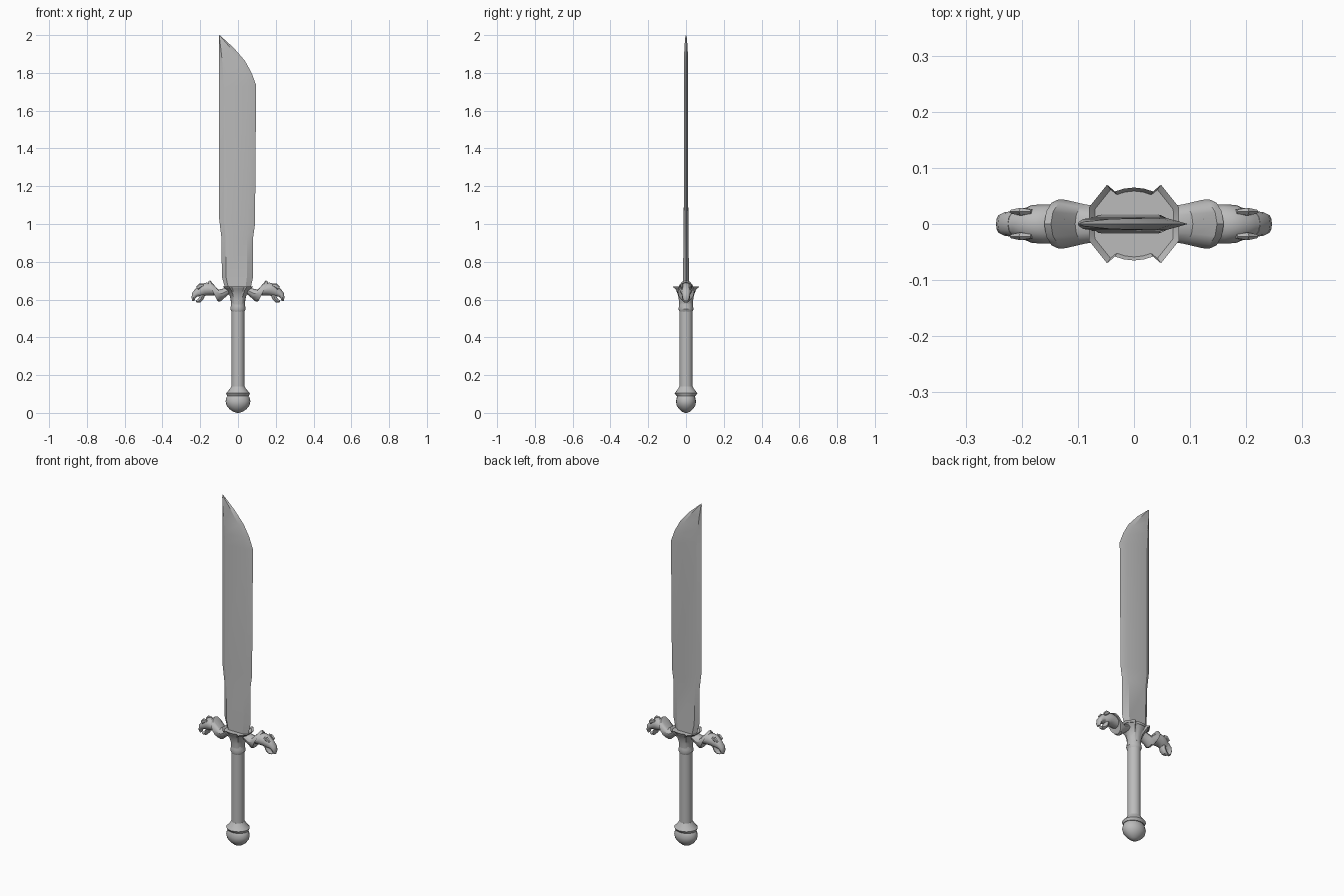
import bpy, bmesh, math
from mathutils import Vector

cube = bpy.data.objects.get("Cube")
if cube:
    bpy.data.objects.remove(cube, do_unlink=True)

steel = bpy.data.materials.new("grey_steel")
steel.use_nodes = True
GREY = (0.5, 0.5, 0.5, 1)
steel.diffuse_color = GREY
steel.node_tree.nodes["Principled BSDF"].inputs["Base Color"].default_value = GREY


def loft(name, rings, angle=35):
    """Bridge equal-sized rings of points and cap both ends."""
    bm = bmesh.new()
    loops = [[bm.verts.new(p) for p in ring] for ring in rings]
    n = len(loops[0])
    for a, b in zip(loops, loops[1:]):
        for i in range(n):
            j = (i + 1) % n
            bm.faces.new((a[i], a[j], b[j], b[i]))
    bm.faces.new(loops[0][::-1])
    bm.faces.new(loops[-1])
    bmesh.ops.recalc_face_normals(bm, faces=bm.faces)
    mesh = bpy.data.meshes.new(name)
    bm.to_mesh(mesh)
    bm.free()
    mesh.materials.append(steel)
    obj = bpy.data.objects.new(name, mesh)
    bpy.context.collection.objects.link(obj)
    bpy.ops.object.select_all(action="DESELECT")
    obj.select_set(True)
    bpy.context.view_layer.objects.active = obj
    bpy.ops.object.shade_smooth_by_angle(angle=math.radians(angle))
    return obj


def turned(name, profile, n=20, angle=35):
    """Upright round part from (radius x, radius y, height)."""
    turns = [math.tau * i / n for i in range(n)]
    return loft(name, [[(rx * math.cos(t), ry * math.sin(t), z) for t in turns]
                       for rx, ry, z in profile], angle)


def mirrored_tube(name, stations, n=12):
    """Tube from (upper x, z, lower x, z, half width), with a mirrored twin."""
    rings = []
    for ux, uz, lx, lz, w in stations:
        up, low = Vector((ux, 0, uz)), Vector((lx, 0, lz))
        mid, half = (up + low) / 2, (up - low) / 2
        rings.append([mid + half * math.cos(t) + Vector((0, w * math.sin(t), 0))
                      for t in (math.tau * i / n for i in range(n))])
    for side, s in (("left", 1), ("right", -1)):
        loft(side + "_" + name, [[(s * p.x, p.y, p.z) for p in r] for r in rings])


# Blade: bevelled section, widths given as (back x, back z, edge x, edge z, half thickness)
blade = [(-.06, .63, .06, .63, .018), (-.085, .72, .08, .72, .016),
         (-.088, .93, .08, .93, .013), (-.1, 1.03, .09, 1.0, .012),
         (-.1, 1.72, .096, 1.735, .011), (-.1, 1.78, .072, 1.8, .011),
         (-.1, 1.85, .036, 1.865, .010), (-.1, 1.92, -.025, 1.935, .009),
         (-.1, 1.985, -.085, 1.989, .004), (-.1, 1.998, -.097, 2.0, .001)]
rings = []
for bx, bz, ex, ez, t in blade:
    def at(f, y):
        return (bx + (ex - bx) * f, y, bz + (ez - bz) * f)
    rings.append([at(0, 0), at(.13, -t), at(.8, -t), at(1, 0), at(.8, t), at(.13, t)])
loft("blade", rings, 20)

# Grip, its neck ring and the pommel
turned("grip", [(.035, .035, .11), (.035, .035, .56)], 12, 40)
turned("neck_ring", [(.034, .034, .535), (.041, .040, .55), (.038, .037, .565),
                     (.036, .035, .59)])
turned("pommel_flange", [(.035, .035, .14), (.042, .042, .128), (.063, .060, .104),
                         (.058, .050, .09)])
turned("pommel", [(.045, .04, .1), (.06, .048, .085), (.066, .053, .062),
                  (.061, .05, .04), (.045, .036, .02), (.025, .02, .006),
                  (.006, .005, 0)])

# Flared collar with four pointed corners and rounded faces
quarter = [(.08, 0), (.08, .03), (.048, .07), (.034, .058), (.018, .063)]
outline = quarter + [(0, .065)] + [(-x, y) for x, y in quarter[::-1]]
outline += [(-x, -y) for x, y in outline[1:-1]]
stages = [(0, .575), (.05, .6), (.2, .625), (.55, .65), (1, .67), (.85, .66)]
collar = []
for f, z in stages:
    ring = []
    for x, y in outline:
        v = Vector((x, y))
        p = v.normalized() * .037 * (1 - f) + v * f
        ring.append((p.x, p.y, z))
    collar.append(ring)
loft("collar", collar)

# Guard arms: flared sleeve, then a curved beast head with open jaws
mirrored_tube("guard_sleeve", [
    (.02, .66, .02, .61, .025), (.07, .66, .04, .635, .03),
    (.105, .652, .07, .61, .035), (.148, .702, .095, .588, .043),
    (.160, .693, .108, .592, .044), (.148, .68, .118, .615, .034)])
mirrored_tube("guard_head", [
    (.125, .675, .105, .62, .033), (.165, .69, .145, .622, .035),
    (.195, .683, .168, .622, .034), (.218, .665, .182, .615, .026),
    (.235, .645, .20, .62, .022)])
mirrored_tube("upper_jaw", [
    (.225, .658, .195, .62, .024), (.243, .635, .218, .615, .021),
    (.246, .61, .228, .603, .018), (.242, .592, .23, .592, .011)])
mirrored_tube("lower_jaw", [
    (.20, .64, .172, .63, .022), (.204, .615, .183, .60, .02),
    (.214, .6, .198, .585, .017), (.226, .594, .217, .583, .011)])
# Brow ridges on the beast heads
for y in (-.022, .022):
    mirrored_tube("brow", [
        (.185, .685, .18, .67, .004), (.205, .686, .195, .66, .008),
        (.222, .667, .21, .652, .004)], 6)
for obj in bpy.data.objects:
    if "brow" in obj.name:
        obj.location.y = .022 if obj.name.endswith(".001") else -.022
